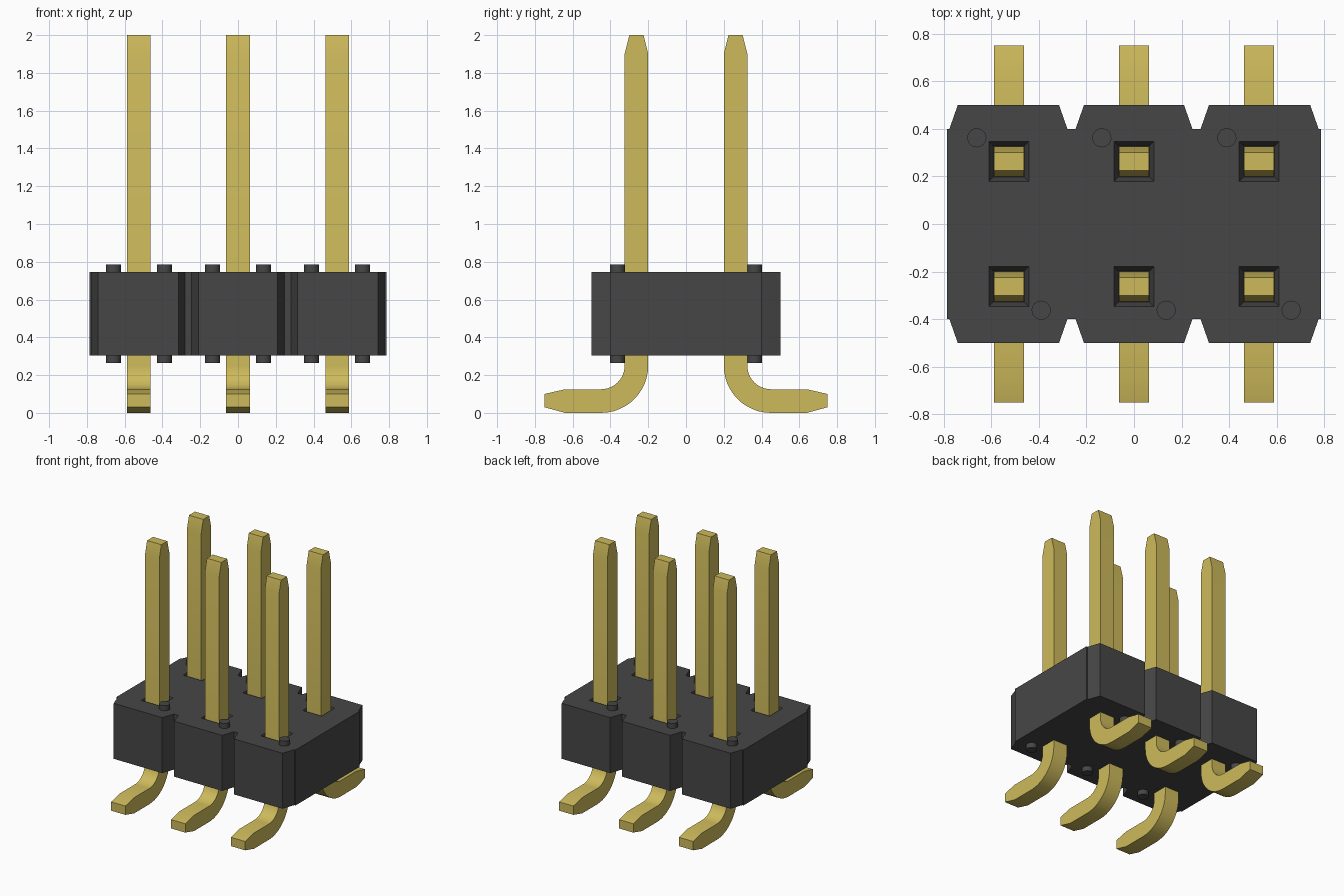
import bpy, bmesh, math

cube = bpy.data.objects.get("Cube")
if cube:
    bpy.data.objects.remove(cube, do_unlink=True)

PITCH = 0.525          # spacing of pin columns
ROW_Y = 0.2625         # distance of pin rows from the middle
PIN = 0.0625           # half thickness of a pin
Z0, Z1 = 0.305, 0.745  # bottom and top of the housing


def material(name, rgb, rough):
    m = bpy.data.materials.new(name)
    m.use_nodes = True
    m.diffuse_color = (*rgb, 1)
    bsdf = m.node_tree.nodes["Principled BSDF"]
    bsdf.inputs["Base Color"].default_value = (*rgb, 1)
    bsdf.inputs["Roughness"].default_value = rough
    return m


black = material("black plastic", (0.062, 0.062, 0.062), 0.6)
gold = material("gold metal", (0.61, 0.49, 0.105), 0.4)


def make_object(name, bm, mat, smooth=False):
    bmesh.ops.recalc_face_normals(bm, faces=bm.faces)
    mesh = bpy.data.meshes.new(name)
    bm.to_mesh(mesh)
    bm.free()
    mesh.materials.append(mat)
    ob = bpy.data.objects.new(name, mesh)
    bpy.context.collection.objects.link(ob)
    bpy.ops.object.select_all(action='DESELECT')
    ob.select_set(True)
    bpy.context.view_layer.objects.active = ob
    if smooth:
        bpy.ops.object.shade_smooth_by_angle(angle=math.radians(25))
    return ob


def prism(points, offset):
    """Extrude a closed outline of 3D points by an offset."""
    bm = bmesh.new()
    face = bm.faces.new([bm.verts.new(p) for p in points])
    ext = bmesh.ops.extrude_face_region(bm, geom=[face])
    moved = [g for g in ext["geom"] if isinstance(g, bmesh.types.BMVert)]
    bmesh.ops.translate(bm, verts=moved, vec=offset)
    return bm


# Housing: three chamfered blocks in one outline, mirrored front to back
back = [(-0.785, 0.40)]
for cx, half in ((-0.5275, 0.2475), (0, 0.245), (0.5275, 0.2475)):
    back += [(cx - half, 0.40), (cx - half + 0.035, 0.50),
             (cx + half - 0.035, 0.50), (cx + half, 0.40)]
back.append((0.785, 0.40))
outline = back + [(x, -y) for x, y in reversed(back)]
housing = make_object("housing", prism([(x, y, Z0) for x, y in outline],
                                       (0, 0, Z1 - Z0)), black)

# Tapered recess around each pin at the top of the housing
bm = bmesh.new()
DEPTH, ABOVE = 0.05, 0.05
for col in (-1, 0, 1):
    for side in (-1, 1):
        rings = []
        for z, h in ((Z1 - DEPTH, 0.065), (Z1, 0.083), (Z1 + ABOVE, 0.101)):
            rings.append([bm.verts.new((col * PITCH + sx * h, side * ROW_Y + sy * h, z))
                          for sx, sy in ((-1, -1), (1, -1), (1, 1), (-1, 1))])
        bm.faces.new(rings[0])
        bm.faces.new(rings[-1])
        for a, b in zip(rings, rings[1:]):
            for i in range(4):
                j = (i + 1) % 4
                bm.faces.new((a[i], a[j], b[j], b[i]))
cutter = make_object("recess_cutter", bm, black)
cutter.hide_render = True
bpy.context.view_layer.objects.active = housing
mod = housing.modifiers.new("recesses", 'BOOLEAN')
mod.operation = 'DIFFERENCE'
mod.solver = 'EXACT'
mod.object = cutter
bpy.ops.object.modifier_apply(modifier=mod.name)
bpy.data.objects.remove(cutter, do_unlink=True)

# Pin side profile (y, z): tapered tip, straight shaft, round bend, tapered foot
BEND_Y, BEND_Z = 0.45, 0.25


def bend(radius, steps=12):
    arc = []
    for i in range(steps + 1):
        a = math.pi + math.pi / 2 * i / steps
        arc.append((BEND_Y + radius * math.cos(a), BEND_Z + radius * math.sin(a)))
    return arc


profile = [(0.225, 2.0), (0.20, 1.9)] + bend(0.25)
profile += [(0.64, 0.0), (0.75, 0.03), (0.75, 0.10), (0.64, 0.125)]
profile += list(reversed(bend(0.125))) + [(0.325, 1.9), (0.30, 2.0)]

for col, place in ((-1, "right"), (0, "middle"), (1, "left")):
    for side, row in ((-1, "front"), (1, "back")):
        x = col * PITCH
        pts = [(x - PIN, side * y, z) for y, z in profile]
        make_object(f"pin_{row}_{place}", prism(pts, (2 * PIN, 0, 0)), gold, True)

        # Round standoff nubs above and below, diagonal to the pin
        nx, ny = x - side * 0.135, side * 0.362
        for level, z in (("top", Z1), ("bottom", Z0 - 0.04)):
            ring = [(nx + 0.04 * math.cos(a), ny + 0.04 * math.sin(a), z)
                    for a in (math.tau * i / 24 for i in range(24))]
            make_object(f"nub_{level}_{row}_{place}",
                        prism(ring, (0, 0, 0.04)), black, True)
